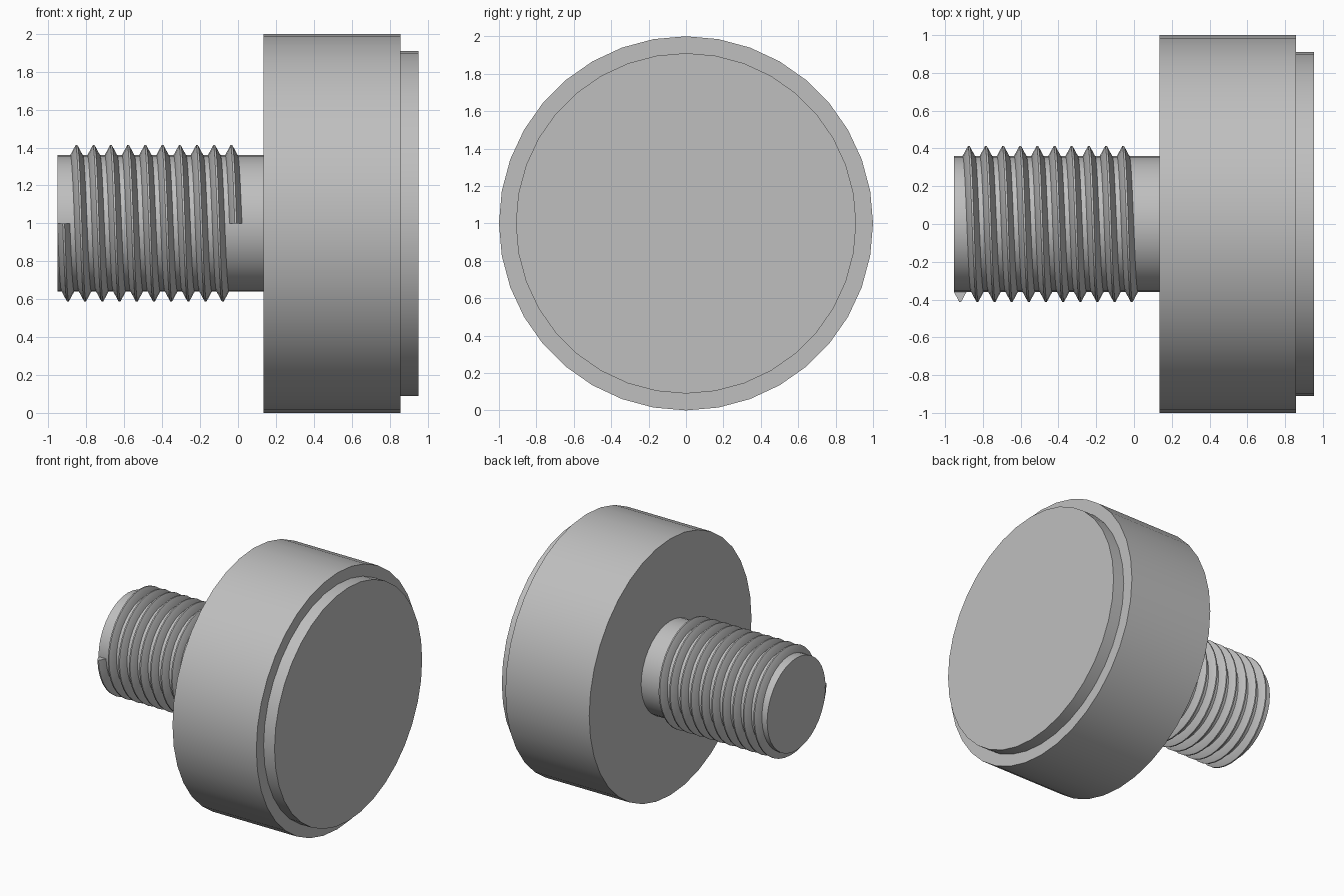
import bpy, bmesh, math

if "Cube" in bpy.data.objects:
    bpy.data.objects.remove(bpy.data.objects["Cube"])

AXIS_Z = 1.0          # height of the screw axis
SHAFT_R = 0.36
CREST_R = 0.412
PITCH = 0.0908
TURNS = 10
THREAD_START = -0.92

steel = bpy.data.materials.new("grey_steel")
steel.use_nodes = True
GREY = (0.52, 0.52, 0.52, 1)
steel.diffuse_color = GREY
steel.node_tree.nodes["Principled BSDF"].inputs["Base Color"].default_value = GREY


def finish(name, bm):
    """Turn a bmesh into a smooth-shaded object with crisp edges."""
    bmesh.ops.recalc_face_normals(bm, faces=bm.faces)
    mesh = bpy.data.meshes.new(name)
    bm.to_mesh(mesh)
    bm.free()
    mesh.materials.append(steel)
    obj = bpy.data.objects.new(name, mesh)
    bpy.context.collection.objects.link(obj)
    bpy.ops.object.select_all(action='DESELECT')
    obj.select_set(True)
    bpy.context.view_layer.objects.active = obj
    bpy.ops.object.shade_smooth_by_angle(angle=math.radians(30))
    return obj


def around(x, radius, angle):
    """Point around the screw axis: starts at the front and turns downwards."""
    return (x, -radius * math.cos(angle), AXIS_Z - radius * math.sin(angle))


def turned(name, profile, sides):
    """Solid of revolution about the screw axis from (x, radius) pairs."""
    bm = bmesh.new()
    rings = [[bm.verts.new(around(x, r, 2 * math.pi * i / sides)) for i in range(sides)]
             for x, r in profile]
    for a, b in zip(rings, rings[1:]):
        for i in range(sides):
            j = (i + 1) % sides
            bm.faces.new((a[i], a[j], b[j], b[i]))
    bm.faces.new(rings[0])
    bm.faces.new(rings[-1])
    return finish(name, bm)


# Head with its stepped end face, and the plain shaft
turned("head", [(0.135, 1), (0.858, 1), (0.858, 0.91), (0.952, 0.91)], 36)
turned("shaft", [(-0.952, SHAFT_R), (0.14, SHAFT_R)], 36)

# Helical thread: a narrow ridge swept around the shaft, cut square at both ends
ridge = [(-0.033, SHAFT_R - 0.01), (-0.033, SHAFT_R), (-0.005, CREST_R),
         (0.005, CREST_R), (0.033, SHAFT_R), (0.033, SHAFT_R - 0.01)]
STEPS = 36
bm = bmesh.new()
sections = []
for k in range(TURNS * STEPS + 1):
    turn = k / STEPS
    centre = THREAD_START + PITCH * turn
    sections.append([bm.verts.new(around(centre + dx, r, 2 * math.pi * turn)) for dx, r in ridge])
for a, b in zip(sections, sections[1:]):
    for i in range(len(ridge)):
        j = (i + 1) % len(ridge)
        bm.faces.new((a[i], a[j], b[j], b[i]))
bm.faces.new(sections[0])
bm.faces.new(sections[-1])
finish("thread", bm)
